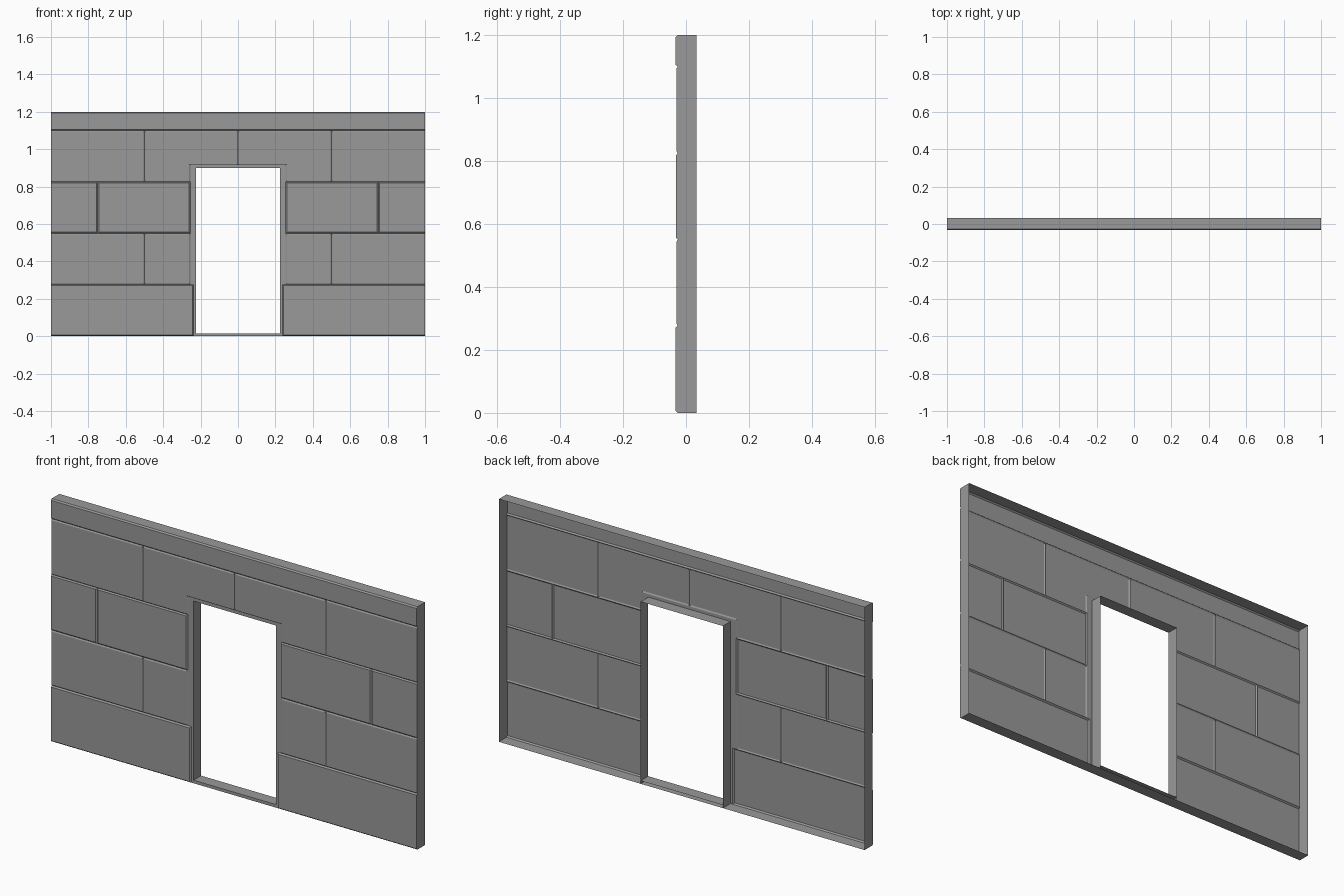
import bpy, bmesh
from mathutils import Vector

cube = bpy.data.objects.get("Cube")
if cube:
    bpy.data.objects.remove(cube)

stone = bpy.data.materials.new("stone_grey")
stone.use_nodes = True
GREY = (0.32, 0.32, 0.32, 1)
stone.diffuse_color = GREY
stone.node_tree.nodes["Principled BSDF"].inputs["Base Color"].default_value = GREY

W, H = 1.0, 1.2              # half width, height
BACK, JOINT = 0.033, -0.026  # open back edge, depth of the joints
BEVEL = 0.006
DOOR_X, DOOR_Z = 0.225, 0.9
FRAME_X, FRAME_Z = 0.255, 0.915
FOOT_X = 0.237
SILL = 0.015
ROWS = [0, 0.277, 0.55, 0.825, 1.1, H]


def add_face(bm, points, direction):
    face = bm.faces.new([bm.verts.new(p) for p in points])
    face.normal_update()
    if face.normal.dot(Vector(direction)) < 0:
        face.normal_flip()
    return face


def finish(name, bm):
    mesh = bpy.data.meshes.new(name)
    bm.to_mesh(mesh)
    bm.free()
    mesh.materials.append(stone)
    obj = bpy.data.objects.new(name, mesh)
    bpy.context.collection.objects.link(obj)
    return obj


def block(name, outline, front):
    """Bevelled stone face, left open behind so the joints show from the back."""
    bm = bmesh.new()
    face = add_face(bm, [(x, JOINT, z) for x, z in outline], (0, -1, 0))
    bmesh.ops.inset_individual(bm, faces=[face], thickness=BEVEL, use_even_offset=True)
    for v in face.verts:
        v.co.y = front
        if abs(v.co.x) > W - 2 * BEVEL:      # wall ends are cut square
            v.co.x = W if v.co.x > 0 else -W
    finish(name, bm)


def rect(x0, x1, z0, z1):
    return [(x0, z0), (x1, z0), (x1, z1), (x0, z1)]


# Stone courses, mirrored about the doorway
for side, s in (("left", 1), ("right", -1)):
    parts = [
        ("base_block", rect(FOOT_X, W, ROWS[0], ROWS[1]), -0.033),
        ("second_inner_block", rect(FRAME_X, 0.5, ROWS[1], ROWS[2]), -0.030),
        ("second_outer_block", rect(0.5, W, ROWS[1], ROWS[2]), -0.030),
        ("third_inner_block", rect(FRAME_X, 0.75, ROWS[2], ROWS[3]), -0.0315),
        ("third_outer_block", rect(0.75, W, ROWS[2], ROWS[3]), -0.0315),
        ("lintel_block", [(FRAME_X, ROWS[3]), (0.5, ROWS[3]), (0.5, ROWS[4]),
                          (0, ROWS[4]), (0, FRAME_Z), (FRAME_X, FRAME_Z)], -0.030),
        ("fourth_outer_block", rect(0.5, W, ROWS[3], ROWS[4]), -0.030),
    ]
    for name, outline, front in parts:
        block(f"{side}_{name}", [(s * x, z) for x, z in outline], front)
block("top_beam", rect(-W, W, ROWS[4], H), -0.033)

# Door frame: flat surround, jambs, head and sill
bm = bmesh.new()
front = (0, -1, 0)


def front_plate(x0, x1, z0, z1):
    add_face(bm, [(x, JOINT, z) for x, z in rect(x0, x1, z0, z1)], front)


def reveal(x0, z0, x1, z1, direction):
    add_face(bm, [(x0, JOINT, z0), (x1, JOINT, z1), (x1, BACK, z1), (x0, BACK, z0)],
             direction)


for s in (1, -1):
    front_plate(s * DOOR_X, s * FOOT_X, 0, ROWS[1])
    front_plate(s * DOOR_X, s * FRAME_X, ROWS[1], FRAME_Z)
    reveal(s * DOOR_X, 0, s * DOOR_X, DOOR_Z, (-s, 0, 0))
front_plate(-DOOR_X, DOOR_X, DOOR_Z, FRAME_Z)
reveal(-DOOR_X, DOOR_Z, DOOR_X, DOOR_Z, (0, 0, -1))
front_plate(-DOOR_X, DOOR_X, 0, SILL)
reveal(-DOOR_X, SILL, DOOR_X, SILL, (0, 0, 1))
finish("door_frame", bm)

# Outer rim giving the wall its thickness
bm = bmesh.new()
for s in (1, -1):
    reveal(s * W, 0, s * W, H, (s, 0, 0))
reveal(-W, H, W, H, (0, 0, 1))
reveal(-W, 0, W, 0, (0, 0, -1))
finish("wall_rim", bm)
